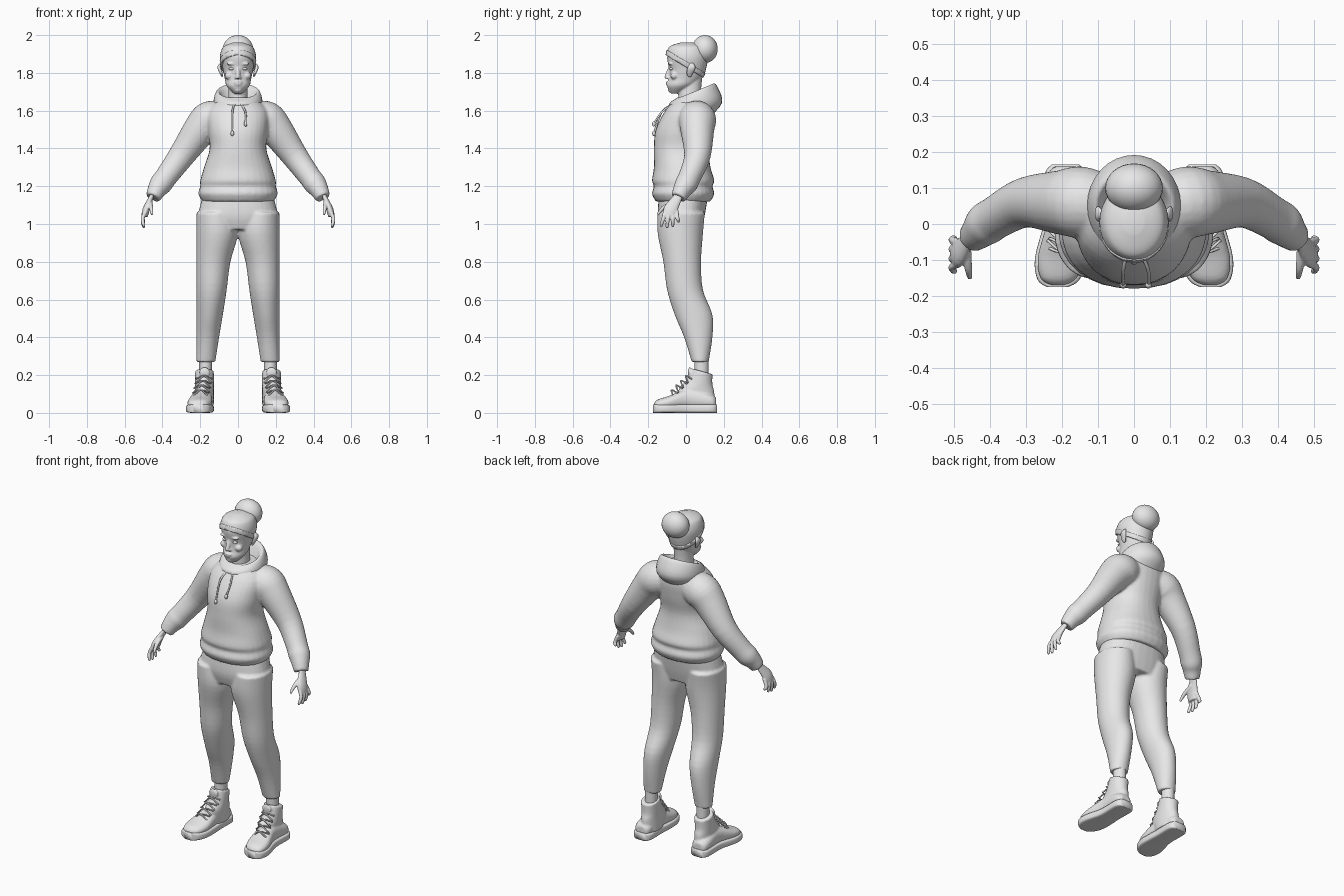
import bpy, bmesh, math
from mathutils import Vector, Matrix

default_cube = bpy.data.objects.get("Cube")
if default_cube:
    bpy.data.objects.remove(default_cube, do_unlink=True)

colour = (.8, .8, .8, 1)
grey = bpy.data.materials.new("plain grey")
grey.use_nodes = True
grey.diffuse_color = colour
grey.node_tree.nodes["Principled BSDF"].inputs["Base Color"].default_value = colour

SIDES = (("left", 1), ("right", -1))


def flowing(rows, steps=4):
    """Pass a smooth curve through a few stations."""
    result = []
    last = len(rows) - 1
    for i in range(last):
        group = rows[max(i - 1, 0)], rows[i], rows[i + 1], rows[min(i + 2, last)]
        for k in range(steps):
            t = k / steps
            result.append([q + t / 2 * (r - p + t * (2*p - 5*q + 4*r - s + t * (3*q - p - 3*r + s)))
                           for p, q, r, s in zip(*group)])
    return result + [rows[last]]


def oval(count, squareness=2):
    """Unit oval points, boxier with higher squareness."""
    points = []
    for i in range(count):
        angle = math.tau * i / count
        points.append([math.copysign(abs(value) ** (2 / squareness), value)
                       for value in (math.cos(angle), math.sin(angle))])
    return points


def loft(bm, rings):
    """Skin a list of point rings and close both ends."""
    rows = [[bm.verts.new(point) for point in ring] for ring in rings]
    for low, high in zip(rows, rows[1:]):
        for i in range(len(low)):
            bm.faces.new((low[i - 1], low[i], high[i], high[i - 1]))
    bm.faces.new(rows[0])
    bm.faces.new(rows[-1])


def stack(bm, rows, centre=lambda width: 0, squareness=2):
    """Loft level rings: front height, half width, front, back, optional back height."""
    rings = []
    for z, width, front, back, *rear in flowing(rows):
        rise = rear[0] - z if rear else 0
        rings.append([(centre(width) + width * u, front + (back - front) * (v + 1) / 2,
                       z + rise * (v + 1) / 2) for u, v in oval(32, squareness)])
    loft(bm, rings)


def tube(bm, path, s=1, flat=1, count=16):
    """Sweep ovals along x, y, z, radius stations."""
    stations = flowing(path)
    centres = [Vector((s * x, y, z)) for x, y, z, radius in stations]
    rings = []
    for i, centre in enumerate(centres):
        tangent = (centres[min(i + 1, len(centres) - 1)] - centres[max(i - 1, 0)]).normalized()
        side = Vector((0, 1, 0)) - tangent * tangent.y
        side.normalize()
        across = tangent.cross(side) * flat
        radius = stations[i][-1]
        rings.append([centre + (across * u + side * v) * radius for u, v in oval(count)])
    loft(bm, rings)


def ball(bm, place, size):
    bmesh.ops.create_uvsphere(bm, u_segments=32, v_segments=16, radius=1,
                              matrix=Matrix.LocRotScale(Vector(place), None, Vector(size)))


def finish(name, bm, voxel=0, relax=2, thickness=0):
    """Turn the parts into one object, fused where a voxel size is given."""
    bmesh.ops.recalc_face_normals(bm, faces=bm.faces)
    mesh = bpy.data.meshes.new(name)
    bm.to_mesh(mesh)
    bm.free()
    mesh.materials.append(grey)
    for face in mesh.polygons:
        face.use_smooth = True
    obj = bpy.data.objects.new(name, mesh)
    bpy.context.collection.objects.link(obj)
    if thickness:
        solid = obj.modifiers.new("thickness", "SOLIDIFY")
        solid.thickness = thickness
        solid.offset = -1
    if voxel:
        fuse = obj.modifiers.new("fuse", "REMESH")
        fuse.mode = "VOXEL"
        fuse.voxel_size = voxel
        fuse.use_smooth_shade = True
        soften = obj.modifiers.new("soften", "SMOOTH")
        soften.factor = .5
        soften.iterations = relax


# Hoodie body with puffed hem and gathered sleeves
bm = bmesh.new()
stack(bm, [(1.12, .19, -.16, .13), (1.16, .21, -.18, .15), (1.2, .2, -.17, .14), (1.23, .2, -.18, .15),
           (1.3, .18, -.17, .13), (1.4, .15, -.17, .12), (1.5, .16, -.16, .14), (1.6, .16, -.11, .15),
           (1.67, .09, -.05, .12)], squareness=2.2)
for side, s in SIDES:
    tube(bm, [(.09, .05, 1.56, .09), (.15, .06, 1.55, .1), (.2, .06, 1.5, .09), (.3, .06, 1.36, .07),
              (.38, .02, 1.25, .06), (.41, 0, 1.21, .06), (.43, -.02, 1.18, .05), (.45, -.04, 1.14, .04)],
         s, count=24)
finish("hoodie", bm, .008, 3)

# Hood lying open around the neck
bm = bmesh.new()
stack(bm, [(1.58, .11, -.05, .12, 1.56), (1.63, .13, -.09, .19, 1.64), (1.66, .12, -.06, .17, 1.72),
           (1.66, .1, -.04, .14, 1.74), (1.61, .07, -.03, .09, 1.64)])
finish("hood", bm)

# Drawstrings with knotted ends
for (side, s), x, end in zip(SIDES, (.04, .03), (1.53, 1.48)):
    bm = bmesh.new()
    tube(bm, [(.02, -.08, 1.63, .005), (x, -.13, 1.59, .005), (x, -.17, end, .005)], s)
    ball(bm, (s * x, -.17, end), (.009, .009, .014))
    ball(bm, (s * .02, -.08, 1.63), (.01, .01, .01))
    finish(side + "_drawstring", bm)

# Trousers: hips fused with two legs whose outer edge stays upright
bm = bmesh.new()
stack(bm, [(1.17, .18, -.14, .12), (1.05, .21, -.15, .1), (.97, .19, -.13, .08)], squareness=2.3)
for side, s in SIDES:
    stack(bm, [(1.06, .1, -.15, .1), (.95, .11, -.15, .09), (.8, .09, -.12, .08), (.65, .08, -.1, .09),
               (.52, .07, -.06, .14), (.4, .06, -.01, .14), (.27, .05, .03, .12)],
          lambda width: s * (.22 - width))
finish("trousers", bm, .008, 3)

# Head, neck and facial features
head = [(1.69, .02, -.08, -.03), (1.73, .06, -.1, .04), (1.77, .07, -.09, .08), (1.82, .08, -.09, .1),
        (1.88, .09, -.1, .11), (1.92, .08, -.09, .1), (1.94, .06, -.07, .08), (1.955, .02, -.02, .03)]
bm = bmesh.new()
stack(bm, head)
stack(bm, [(1.57, .06, -.04, .09), (1.7, .05, -.04, .08), (1.8, .05, -.02, .09)])
tube(bm, [(0, -.08, 1.84, .008), (0, -.1, 1.785, .012), (0, -.1, 1.77, .009)])
ball(bm, (0, -.105, 1.778), (.01, .01, .009))
ball(bm, (0, -.097, 1.75), (.023, .01, .006))
ball(bm, (0, -.096, 1.739), (.02, .01, .006))
ball(bm, (0, -.08, 1.71), (.02, .015, .014))
for side, s in SIDES:
    ball(bm, (s * .012, -.095, 1.774), (.008, .01, .007))
    ball(bm, (s * .035, -.083, 1.848), (.026, .012, .007))
    ball(bm, (s * .046, -.062, 1.785), (.024, .02, .02))
finish("head", bm, .005)

# Eyes and ears
for side, s in SIDES:
    bm = bmesh.new()
    ball(bm, (s * .034, -.077, 1.822), (.015, .011, .008))
    finish(side + "_eye", bm)
    bm = bmesh.new()
    tube(bm, [(.083, .02, 1.78, .008), (.09, .02, 1.8, .017), (.1, .03, 1.83, .02), (.09, .03, 1.85, .01)],
         s, flat=.45)
    finish(side + "_ear", bm)


# Swept back hair and its band, cut from a swollen head shape by sloping planes
def scalp(name, swell, cuts):
    bm = bmesh.new()
    stack(bm, [(z + swell * (z > 1.9), width + swell, front - swell, back + swell)
               for z, width, front, back in head])
    for height, direction in cuts:
        bmesh.ops.bisect_plane(bm, geom=bm.verts[:] + bm.edges[:] + bm.faces[:],
                               plane_co=(0, -.1, height), plane_no=Vector((0, .6, 1)) * direction,
                               clear_inner=True)
    finish(name, bm, thickness=.008)


scalp("hair", .006, [(1.89, 1)])
scalp("hair_band", .009, [(1.89, 1), (1.92, -1)])

# Bun and hair tie
bm = bmesh.new()
ball(bm, (0, .1, 1.926), (.08, .068, .074))
finish("hair_bun", bm)
bm = bmesh.new()
tube(bm, [(0, .05, 1.88, .05), (0, .06, 1.9, .06), (0, .08, 1.91, .06)], count=24)
finish("hair_tie", bm)

# Hands: palm, four fanned fingers and a thumb
for side, s in SIDES:
    bm = bmesh.new()
    tube(bm, [(.445, -.035, 1.17, .026), (.46, -.045, 1.14, .025), (.485, -.08, 1.08, .038),
              (.495, -.085, 1.04, .034)], s, flat=.5)
    for i in range(4):
        knuckle = -.11 + .02 * i
        tip = -.13 + .03 * i
        low = .98 + .007 * (i - 1) ** 2
        tube(bm, [(.487, knuckle, 1.07, .011), (.505, (knuckle + tip) / 2, 1.03, .01),
                  (.5, tip, low + .01, .009), (.495, tip, low, .006)], s)
    tube(bm, [(.466, -.06, 1.115, .014), (.46, -.12, 1.085, .011), (.455, -.15, 1.05, .007)], s)
    finish(side + "_hand", bm, .004)

# Shoes as cross sections from heel to toe: y, half width, height
last = [(.16, .03, .08), (.13, .05, .1), (.02, .05, .13), (-.09, .065, .09), (-.15, .05, .07),
        (-.17, .02, .05)]


def foot(bm, s, extra, bottom, squareness, top=None):
    """Loft upright sections, with the toe turned slightly out."""
    rings = []
    for y, half, height in flowing(last):
        centre = s * (.19 - .13 * min(y, 0))
        middle, reach = ((top or height) + bottom) / 2, ((top or height) - bottom) / 2
        rings.append([(centre + (half + extra) * u, y * (1 + extra * 4), middle + reach * v)
                      for u, v in oval(32, squareness)])
    loft(bm, rings)


for side, s in SIDES:
    # Upper with raised ankle collar and tongue
    bm = bmesh.new()
    foot(bm, s, 0, .02, 2.3)
    stack(bm, [(.04, .05, -.01, .15, .04), (.12, .05, -.04, .15, .11), (.17, .05, 0, .14, .15),
               (.235, .05, .03, .14, .205)], lambda width: s * .178)
    ball(bm, (s * .177, .02, .215), (.03, .01, .027))
    finish(side + "_shoe", bm, .006)

    # Sole, slightly wider than the upper
    bm = bmesh.new()
    foot(bm, s, .008, 0, 5, top=.045)
    finish(side + "_sole", bm)

    # Crossed laces down the instep
    bm = bmesh.new()
    for i in range(4):
        y = .01 - .025 * i
        z = y + .186
        for d in (1, -1):
            middle = .18 + .006 * i
            tube(bm, [(middle - d * .042, y + .02, z - .016, .004), (middle, y - .012, z, .004),
                      (middle + d * .042, y, z - .036, .004)], s, count=8)
    finish(side + "_laces", bm)

    # Bare ankle
    bm = bmesh.new()
    stack(bm, [(.15, .034, .045, .12), (.31, .034, .045, .12)], lambda width: s * .172)
    finish(side + "_ankle", bm)
